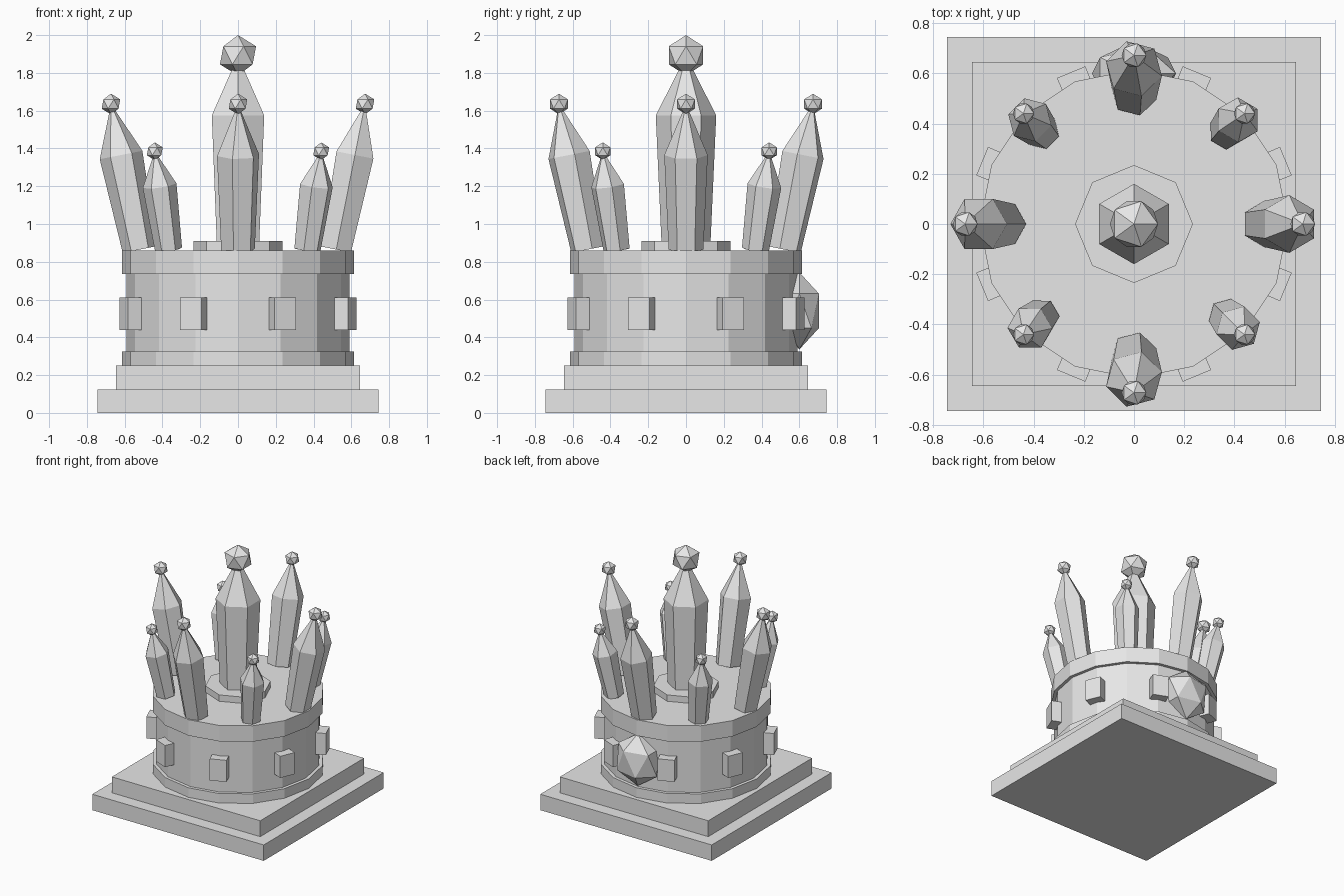
import bpy, bmesh
from math import cos, sin, radians, tau
from mathutils import Matrix, Vector

default_cube = bpy.data.objects.get("Cube")
if default_cube:
    bpy.data.objects.remove(default_cube)

GREY = (0.8, 0.8, 0.8, 1)
stone = bpy.data.materials.new("light_grey")
stone.use_nodes = True
stone.diffuse_color = GREY
stone.node_tree.nodes["Principled BSDF"].inputs["Base Color"].default_value = GREY


def finish(name, bm, matrix=Matrix()):
    """Turn a bmesh into a flat-shaded object."""
    bmesh.ops.recalc_face_normals(bm, faces=bm.faces)
    mesh = bpy.data.meshes.new(name)
    bm.to_mesh(mesh)
    bm.free()
    mesh.materials.append(stone)
    obj = bpy.data.objects.new(name, mesh)
    obj.matrix_world = matrix
    bpy.context.collection.objects.link(obj)
    return obj


def box(name, size, matrix):
    bm = bmesh.new()
    bmesh.ops.create_cube(bm, size=1)
    bmesh.ops.scale(bm, vec=size, verts=bm.verts)
    return finish(name, bm, matrix)


def lathe(name, profile, sides, spin=0, matrix=Matrix()):
    """Stack polygon rings given as (radius, height); radius 0 makes a point."""
    bm = bmesh.new()
    angles = [radians(spin) + tau * k / sides for k in range(sides)]
    rings = []
    for r, z in profile:
        if r:
            rings.append([bm.verts.new((r * cos(a), r * sin(a), z)) for a in angles])
        else:
            rings.append([bm.verts.new((0, 0, z))] * sides)
    for low, high in zip(rings, rings[1:]):
        for k in range(sides):
            n = (k + 1) % sides
            corners = dict.fromkeys((low[k], low[n], high[n], high[k]))
            bm.faces.new(list(corners))
    for ring in (rings[0], rings[-1]):
        if ring[0] is not ring[1]:
            bm.faces.new(ring)
    return finish(name, bm, matrix)


def gem(name, location, scale):
    bm = bmesh.new()
    bmesh.ops.create_icosphere(bm, subdivisions=1, radius=1)
    bmesh.ops.scale(bm, vec=scale, verts=bm.verts)
    return finish(name, bm, Matrix.Translation(location))


def spike(name, angle, spin, radius, shoulder, tip, ball):
    """Outward-leaning hexagonal spike with a faceted ball on its tip."""
    turn = Matrix.Rotation(radians(angle), 4, 'Z')
    place = turn @ Matrix.Translation((0.52, 0, 0.865)) @ Matrix.Rotation(radians(11.2), 4, 'Y')
    profile = [(radius * 0.8, 0), (radius, shoulder), (0, tip)]
    lathe(name, profile, 6, spin, place)
    gem(name + "_ball", place @ Vector((0, 0, tip)), (ball,) * 3)


# Stepped square base
box("base_step_lower", (1.49, 1.49, 0.125), Matrix.Translation((0, 0, 0.0625)))
box("base_step_upper", (1.29, 1.29, 0.125), Matrix.Translation((0, 0, 0.1875)))

# Crown band with its rims
lathe("lower_rim", [(0.615, 0.25), (0.615, 0.325)], 16)
lathe("band", [(0.59, 0.3), (0.59, 0.8)], 16)
lathe("upper_rim", [(0.615, 0.735), (0.615, 0.86)], 16)

# Blocks around the band
for i in range(8):
    turn = Matrix.Rotation(radians(22.5 + 45 * i), 4, 'Z')
    box(f"band_block_{i}", (0.12, 0.122, 0.17), turn @ Matrix.Translation((0.595, 0, 0.525)))

# Large jewel on the back
gem("back_jewel", (0, 0.6, 0.54), (0.187, 0.122, 0.204))

# Central spike on its plinth
lathe("plinth", [(0.235, 0.85), (0.235, 0.91)], 8)
lathe("centre_spike", [(0.128, 0.86), (0.16, 1.575), (0, 1.89)], 6, 30)
gem("centre_ball", (0, 0, 1.893), (0.107,) * 3)

# Ring of alternating tall and short spikes
for i in range(4):
    spike(f"tall_spike_{i}", 90 * i, 30 - 15 * i, 0.115, 0.51, 0.785, 0.055)
    spike(f"short_spike_{i}", 45 + 90 * i, 45 - 15 * i, 0.09, 0.345, 0.53, 0.047)
